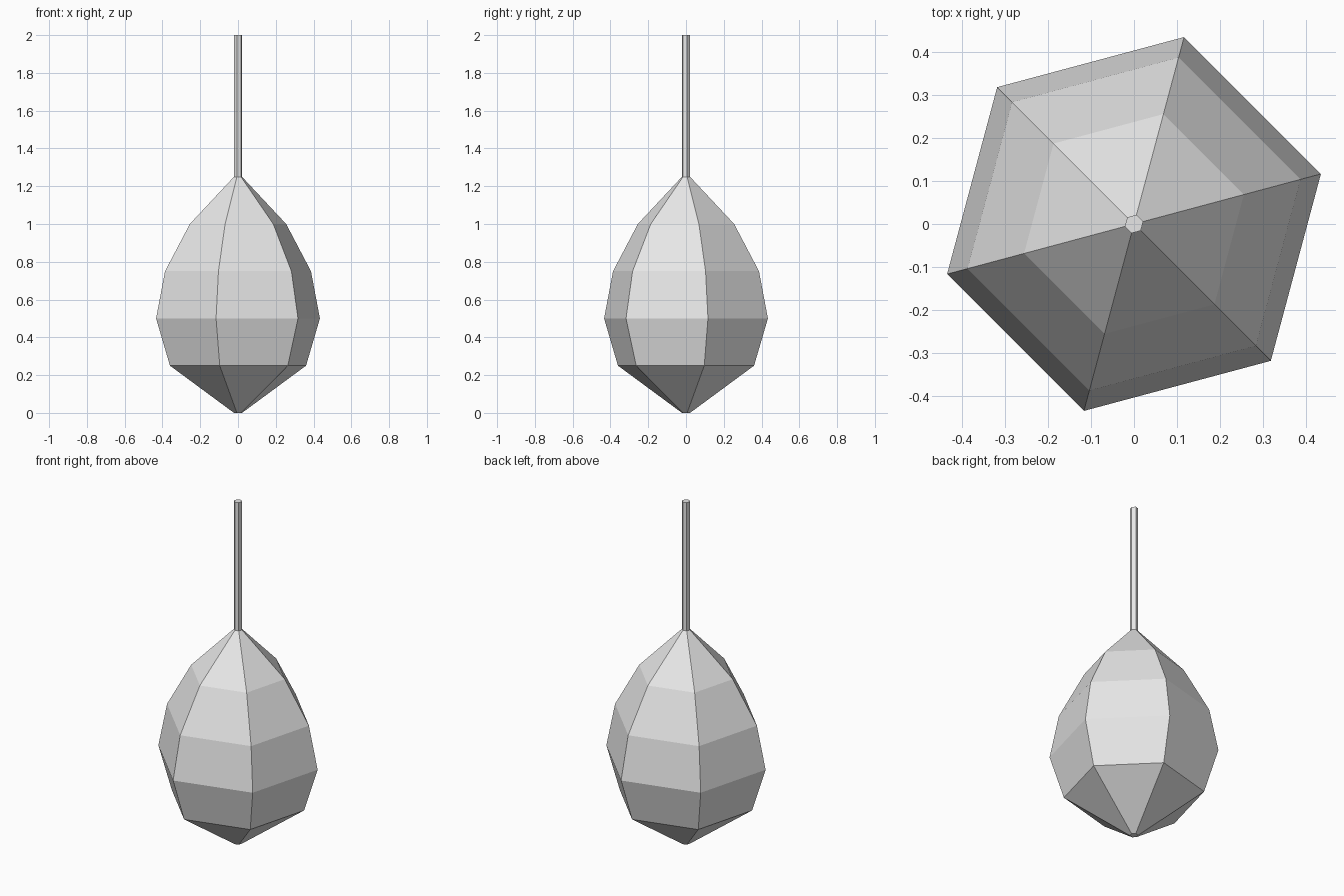
import bpy, bmesh, math

cube = bpy.data.objects.get("Cube")
if cube:
    bpy.data.objects.remove(cube, do_unlink=True)

grey = bpy.data.materials.new("light_grey")
grey.use_nodes = True
colour = (0.8, 0.8, 0.8, 1)
grey.diffuse_color = colour
grey.node_tree.nodes["Principled BSDF"].inputs["Base Color"].default_value = colour

SIDES = 6
TURN = math.radians(15)


def lathe(name, profile):
    """Flat-faced solid from (radius, height) rings, capped at both ends."""
    bm = bmesh.new()
    rings = []
    for r, z in profile:
        angles = [TURN + math.tau * i / SIDES for i in range(SIDES)]
        rings.append([bm.verts.new((r * math.cos(a), r * math.sin(a), z)) for a in angles])
    for low, high in zip(rings, rings[1:]):
        for i in range(SIDES):
            j = (i + 1) % SIDES
            bm.faces.new((low[i], low[j], high[j], high[i]))
    bm.faces.new(rings[0][::-1])
    bm.faces.new(rings[-1])
    mesh = bpy.data.meshes.new(name)
    bm.to_mesh(mesh)
    bm.free()
    mesh.materials.append(grey)
    obj = bpy.data.objects.new(name, mesh)
    bpy.context.collection.objects.link(obj)
    return obj


# Faceted bulb flowing into the thin stem
lathe("bulb_and_stem", [(0.022, 0), (0.373, 0.25), (0.449, 0.5), (0.4, 0.75),
                        (0.264, 1.0), (0.022, 1.25), (0.022, 2.0)])
